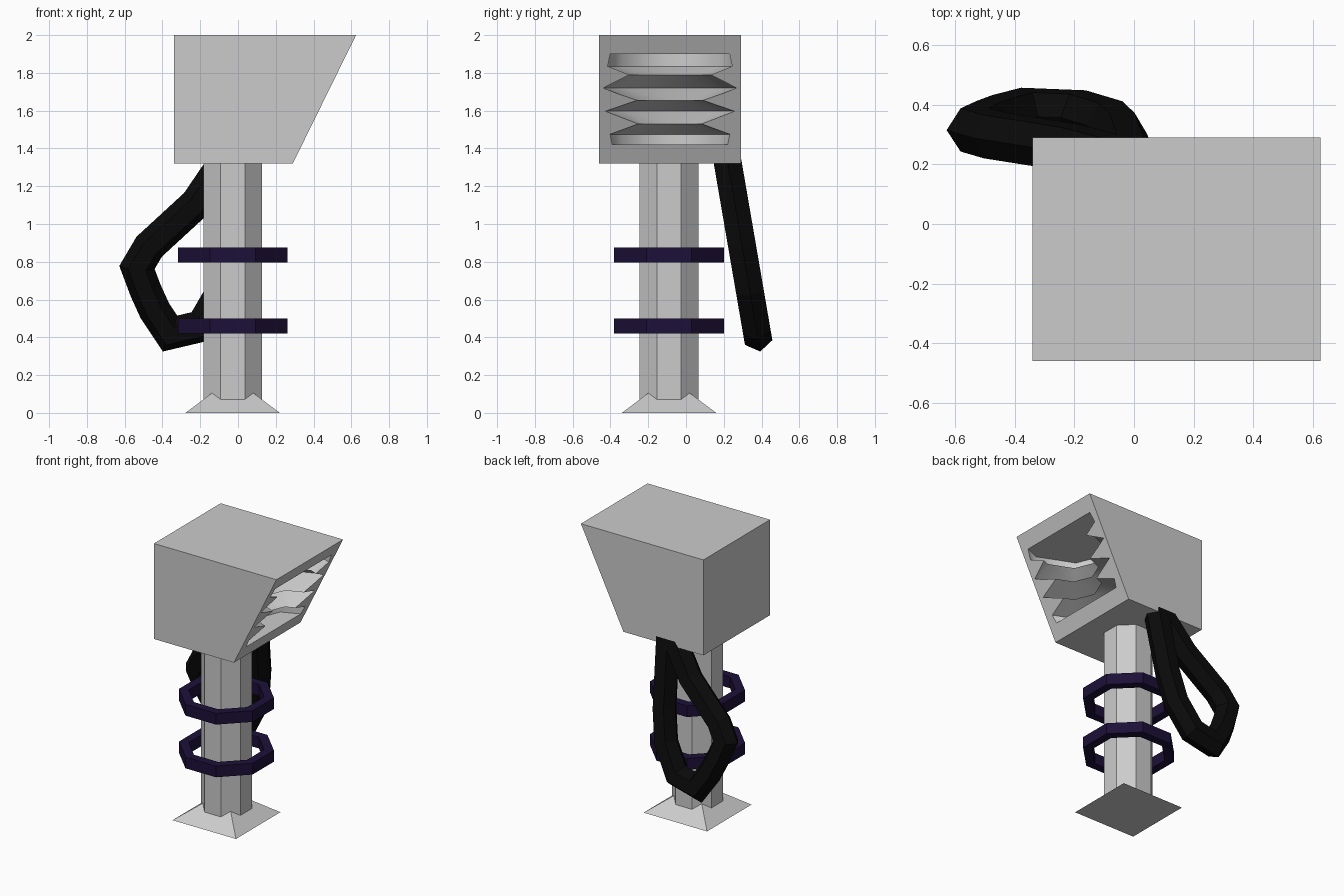
import bpy, bmesh, math
from mathutils import Vector

if "Cube" in bpy.data.objects:
    bpy.data.objects.remove(bpy.data.objects["Cube"])

CX, CY = -0.028, -0.09   # axis of the post


def material(name, rgb):
    m = bpy.data.materials.new(name)
    m.diffuse_color = (*rgb, 1)
    m.use_nodes = True
    m.node_tree.nodes["Principled BSDF"].inputs["Base Color"].default_value = m.diffuse_color
    return m


def loft(name, rings, mat=None, closed=False):
    """Skin a list of point rings; cap the ends, or join last to first."""
    bm = bmesh.new()
    vs = [[bm.verts.new(p) for p in ring] for ring in rings]
    n = len(vs[0])
    pairs = list(zip(vs, vs[1:]))
    if closed:
        pairs.append((vs[-1], vs[0]))
    else:
        bm.faces.new(vs[0])
        bm.faces.new(vs[-1])
    for a, b in pairs:
        for i in range(n):
            j = (i + 1) % n
            bm.faces.new((a[i], a[j], b[j], b[i]))
    bmesh.ops.recalc_face_normals(bm, faces=bm.faces)
    me = bpy.data.meshes.new(name)
    bm.to_mesh(me)
    bm.free()
    ob = bpy.data.objects.new(name, me)
    bpy.context.collection.objects.link(ob)
    if mat:
        me.materials.append(mat)
    return ob


def polygon(cx, cy, z, r, sides=8, turn=0.0):
    return [(cx + r * math.cos(turn + math.tau * i / sides),
             cy + r * math.sin(turn + math.tau * i / sides), z) for i in range(sides)]


def octagon(z, apothem):
    return polygon(CX, CY, z, apothem / math.cos(math.pi / 8), 8, math.pi / 8)


black = material("cable_black", (0.003, 0.003, 0.003))
purple = material("ring_purple", (0.012, 0.005, 0.04))

# Pyramid foot and octagonal post
bpy.ops.mesh.primitive_cone_add(vertices=4, radius1=0.25 * math.sqrt(2), radius2=0, depth=0.1875,
                                location=(CX, CY, 0.1875 / 2), rotation=(0, 0, math.pi / 4))
bpy.context.object.name = "foot"
loft("post", [octagon(0.01, 0.155), octagon(1.34, 0.155)])

# Two octagonal rings floating round the post
for name, z0, z1 in (("lower_ring", 0.42, 0.5), ("upper_ring", 0.795, 0.875)):
    loft(name, [octagon(z0, 0.29), octagon(z1, 0.29), octagon(z1, 0.23), octagon(z0, 0.23)],
         purple, closed=True)

# Head with one slanted side
side = [(-0.34, 1.32), (0.29, 1.32), (0.625, 2.0), (-0.34, 2.0)]
head = loft("head", [[(x, y, z) for x, z in side] for y in (-0.46, 0.29)])

# Corrugated cavity cut into the slanted side
bellows = [(1.42, 0.36), (1.475, 0.36), (1.53, 0.2), (1.597, 0.36), (1.655, 0.18),
           (1.72, 0.36), (1.79, 0.237), (1.835, 0.36), (1.9, 0.36)]
cutter = loft("cavity_cutter", [polygon(0.47, -0.085, z, r) for z, r in bellows])
cutter.hide_render = True
mod = head.modifiers.new("cavity", 'BOOLEAN')
mod.operation, mod.solver, mod.object = 'DIFFERENCE', 'EXACT', cutter
bpy.ops.object.select_all(action='DESELECT')
head.select_set(True)
bpy.context.view_layer.objects.active = head
bpy.ops.object.modifier_apply(modifier=mod.name)
bpy.data.objects.remove(cutter)
bpy.ops.object.shade_smooth_by_angle(angle=math.radians(50))

# Hanging cable loop: six-sided tube swept along a path in a tilted plane
path = [(-0.05, 1.36), (-0.22, 1.11), (-0.47, 0.88), (-0.535, 0.77), (-0.49, 0.65), (-0.44, 0.54),
        (-0.36, 0.42), (-0.19, 0.46), (-0.08, 0.65), (-0.04, 0.87), (-0.01, 1.36)]
pts = [Vector((x, 0.22 - 0.172 * (z - 1.33), z)) for x, z in path]
normal = Vector((0, -1, -0.172)).normalized()
rings = []
for i, p in enumerate(pts):
    d0 = (p - pts[i - 1]).normalized() if i else (pts[1] - p).normalized()
    d1 = (pts[i + 1] - p).normalized() if i + 1 < len(pts) else d0
    out = normal.cross(d0 + d1).normalized()
    miter = 1 / math.cos(d0.angle(d1, 0) / 2)
    rings.append([p + 0.085 * (out * miter * math.cos(k * math.pi / 3) + normal * math.sin(k * math.pi / 3))
                  for k in range(6)])
loft("cable", rings, black)
